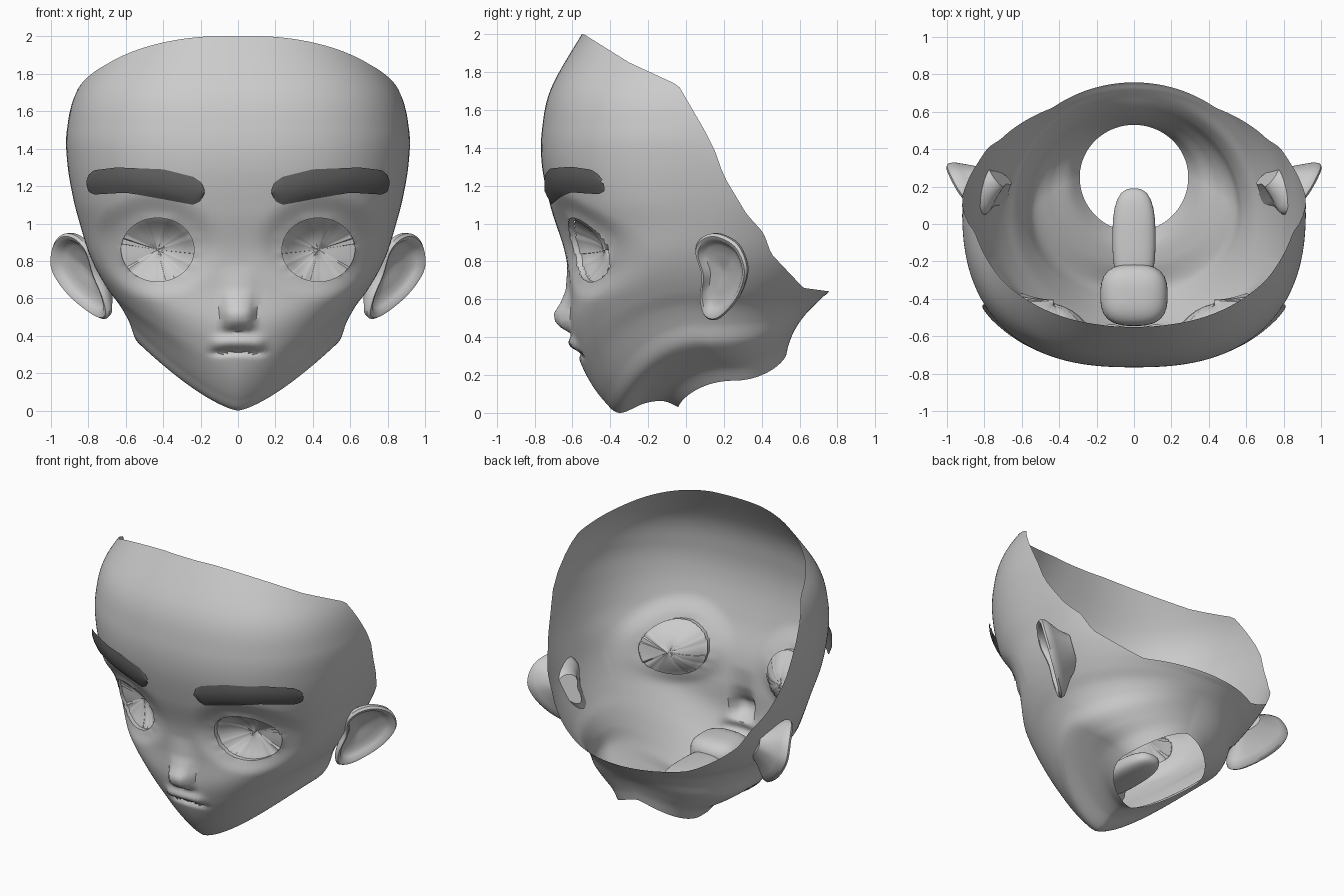
import bpy, bmesh, math
from mathutils import Vector
from mathutils.bvhtree import BVHTree

if "Cube" in bpy.data.objects:
    bpy.data.objects.remove(bpy.data.objects["Cube"])


def finish(name, bm, color=None, recalc=False):
    if recalc:
        bmesh.ops.recalc_face_normals(bm, faces=bm.faces)
    me = bpy.data.meshes.new(name)
    bm.to_mesh(me)
    ob = bpy.data.objects.new(name, me)
    bpy.context.collection.objects.link(ob)
    me.shade_smooth()
    me.set_sharp_from_angle(angle=math.radians(45))
    if color:
        mat = bpy.data.materials.new(name + "_grey")
        mat.diffuse_color = color
        mat.use_nodes = True
        mat.node_tree.nodes["Principled BSDF"].inputs["Base Color"].default_value = mat.diffuse_color
        me.materials.append(mat)
    return ob


def spline(pts, u, closed=False):
    """Catmull-Rom through tuples of any length, u counted in points."""
    n = len(pts)
    i = int(u) if closed else min(int(u), n - 2)
    f = u - i
    g = (lambda k: pts[k % n]) if closed else (lambda k: pts[max(0, min(n - 1, k))])
    return [0.5 * (2 * b + (c - a) * f + (2 * a - 5 * b + 4 * c - d) * f * f
                   + (3 * b - a - 3 * c + d) * f ** 3)
            for a, b, c, d in zip(g(i - 1), g(i), g(i + 1), g(i + 2))]


def lookup(tab, z):
    if z <= tab[0][0]:
        return tab[0][1]
    for (a, p), (b, q) in zip(tab, tab[1:]):
        if z <= b:
            return p + (q - p) * (z - a) / (b - a)
    return tab[-1][1]


def smooth(e0, e1, v):
    k = max(0, min(1, (v - e0) / (e1 - e0)))
    return k * k * (3 - 2 * k)


def loft(bm, rings, wrap=True, flip=False):
    vs = [[bm.verts.new(p) for p in r] for r in rings]
    n = len(rings[0])
    for a, b in zip(vs, vs[1:]):
        for i in range(n if wrap else n - 1):
            j = (i + 1) % n
            q = (a[i], a[j], b[j], b[i])
            bm.faces.new(q[::-1] if flip else q)
    return vs


# Head rings from neck hole to forehead:
# front y, front z, half width, side y, side z, back y, back z, squareness
RINGS = [
    (-.04, .03, .29, .25, .17, .53, .31, 2), (-.12, .062, .35, .22, .24, .545, .37, 2),
    (-.22, .05, .45, .16, .30, .57, .43, 2), (-.35, 0, .54, .09, .37, .60, .48, 2),
    (-.43, .06, .58, .05, .47, .64, .53, 2), (-.51, .17, .63, .03, .56, .68, .57, 2),
    (-.57, .30, .69, .03, .64, .72, .61, 2.1), (-.61, .45, .75, .03, .74, .76, .645, 2.2),
    (-.615, .65, .80, .04, .85, .80, .72, 2.3), (-.64, .85, .84, .06, .98, .83, .85, 2.4),
    (-.71, 1.07, .88, .08, 1.13, .84, 1.05, 2.5), (-.76, 1.3, .912, .1, 1.32, .85, 1.3, 2.5),
    (-.76, 1.5, .915, .1, 1.5, .83, 1.5, 2.5), (-.71, 1.72, .86, .1, 1.72, .8, 1.72, 2.5),
    (-.55, 2.0, .68, .1, 1.99, .7, 2.0, 2.4)]
# Open rim seen from the side: z -> furthest y kept
RIM = [(.6, 1), (.64, .77), (.66, .62), (.84, .45), (.95, .41), (1.05, .32), (1.25, .2),
       (1.42, .14), (1.73, -.04), (1.85, -.3), (2.0, -.54), (2.1, -.7)]
NOSE = [(.42, 0), (.445, .045), (.48, .078), (.525, .085), (.58, .05), (.65, .02), (.78, 0)]
EX, EZ, RX, RZ = .43, .86, .195, .17


def ring_point(t, u):
    yf, zf, w, yw, zs, yb, zb, n = spline(RINGS, u)
    s, c = math.sin(t), math.cos(t)
    ye, ze = (yf, zf) if c > 0 else (yb, zb)
    x = math.copysign(abs(s) ** (2 / n), s) * w
    y = yw + (ye - yw) * abs(c) ** (2 / n)
    return Vector((x, y, zs + (ze - zs) * (1 - abs(s) ** 1.4)))


def face_detail(p):
    x, z = abs(p.x), p.z
    if p.y > -.2:
        return p
    p.y -= lookup(NOSE, z) * (1 - smooth(.045, .105, x))
    r = math.hypot((x - .45) / .34, (z - .88) / .28)
    p.y += .035 * (1 - smooth(.6, 1.05, r))
    lip = 1 - smooth(.1, .17, x)
    line = .315 - .6 * x * x
    p.y -= .028 * lip * math.exp(-((z - line - .05) / .035) ** 2)
    p.y += .025 * lip * math.exp(-((z - line) / .016) ** 2)
    return p


# Head shell: each column stops where it meets the rim
COLS, ROWS = 180, 150
top = len(RINGS) - 1
columns = []
for i in range(COLS):
    t = 2 * math.pi * i / COLS
    end = top
    for k in range(1, 141):
        p = ring_point(t, top * k / 140)
        if p.y > lookup(RIM, p.z):
            lo, hi = top * (k - 1) / 140, top * k / 140
            for _ in range(14):
                m = (lo + hi) / 2
                p = ring_point(t, m)
                lo, hi = (lo, m) if p.y > lookup(RIM, p.z) else (m, hi)
            end = lo
            break
    columns.append([face_detail(ring_point(t, end * k / ROWS)) for k in range(ROWS + 1)])
head = bmesh.new()
loft(head, list(zip(*columns)))
tree = BVHTree.FromBMesh(head)


def eye_r(p, s):
    return math.hypot((p.x - s * EX) / RX, (p.z - EZ) / RZ) if p.y < 0 else 9


# Eye openings with a thin lid, and a dished eye behind each
for s, side in ((1, "left"), (-1, "right")):
    gone = [f for f in head.faces if eye_r(f.calc_center_median(), s) < 1]
    bmesh.ops.delete(head, geom=gone, context='FACES')
    edges = [e for e in head.edges if e.is_boundary and eye_r(e.verts[0].co, s) < 1.4]
    loop = list({v for e in edges for v in e.verts})
    for v in loop:
        r = eye_r(v.co, s)
        v.co.x = s * EX + (v.co.x - s * EX) / r
        v.co.z = EZ + (v.co.z - EZ) / r
    rim = sorted((v.co.copy() for v in loop),
                 key=lambda p: math.atan2((p.z - EZ) / RZ, (p.x - s * EX) / RX))
    new = bmesh.ops.extrude_edge_only(head, edges=edges)["geom"]
    for v in new:
        if isinstance(v, bmesh.types.BMVert):
            v.co.y += .03
    eye = bmesh.new()
    rings = []
    for k in (1.03, .95, .85, .7, .5, .3, .1, .01):
        d = .85 * (1 - min(k, 1) ** 2)
        rings.append([(s * EX + (p.x - s * EX) * k,
                       (p.y + .03) * (1 - d) - .41 * d,
                       EZ + (p.z - EZ) * k) for p in rim])
    loft(eye, rings)
    finish("eye_" + side, eye)
finish("head", head)

# Eyebrows: strips laid over the forehead
UP = [(.18, 1.18), (.195, 1.22), (.24, 1.25), (.4, 1.29), (.65, 1.3), (.77, 1.285), (.80, 1.26), (.81, 1.23)]
LOW = [(.18, 1.16), (.2, 1.12), (.24, 1.10), (.4, 1.13), (.6, 1.165), (.77, 1.155), (.80, 1.17), (.81, 1.21)]
for s, side in ((1, "left"), (-1, "right")):
    brow = bmesh.new()
    rows = []
    for a in range(41):
        x = .18 + .63 * (.5 - .5 * math.cos(math.pi * a / 40))
        row = []
        for b in range(9):
            z = lookup(LOW, x) + (lookup(UP, x) - lookup(LOW, x)) * b / 8
            y = tree.ray_cast(Vector((x, -2, z)), Vector((0, 1, 0)))[0].y
            lift = .006 + .012 * math.sin(math.pi * b / 8) + .06 * (x / .81) ** 8
            row.append((s * x, y - lift, z))
        rows.append(row)
    loft(brow, rows, wrap=False, flip=s > 0)
    finish("eyebrow_" + side, brow, (.12, .12, .12, 1))

# Ears: one outline, stepped inwards for the helix, bowl and back
EAR = [(.80, .05, .86), (.86, .09, .93), (.93, .17, .945), (.985, .27, .89), (.998, .32, .78),
       (.95, .31, .68), (.86, .26, .58), (.74, .17, .495), (.69, .1, .51), (.71, .075, .61), (.76, .085, .73)]
outline = [Vector(spline(EAR, k / 5, True)) for k in range(5 * len(EAR))]
mid = sum(outline, Vector()) / len(outline)
out = Vector((1, -.6, -.45)).normalized()
STEPS = [(.4, -.16), (.6, -.1), (.85, -.05), (.97, -.025), (1, 0), (.95, .014), (.86, .01),
         (.78, -.012), (.66, -.03), (.45, -.035), (.2, -.05), (.01, -.055)]
for s, side in ((1, "left"), (-1, "right")):
    ear = bmesh.new()
    rings = []
    for k, d in STEPS:
        ring = [mid + (p - mid) * k + out * d for p in outline]
        rings.append([(s * p.x, p.y, p.z) for p in ring])
    vs = loft(ear, rings)
    ear.faces.new(vs[0])
    ear.faces.new(vs[-1])
    finish("ear_" + side, ear, recalc=True)

# Mouth bag and tongue inside the head
for name, y, z, r in (("mouth_bag", -.38, .31, (.18, .165, .11)), ("tongue", -.08, .29, (.115, .27, .06))):
    bm = bmesh.new()
    bmesh.ops.create_uvsphere(bm, u_segments=32, v_segments=20, radius=1)
    for v in bm.verts:
        c = v.co
        q = (abs(c.x) ** 2.8 + abs(c.y) ** 2.8 + abs(c.z) ** 2.8) ** (1 / 2.8)
        v.co = Vector((c.x / q * r[0], y + c.y / q * r[1], z + c.z / q * r[2]))
    finish(name, bm)
